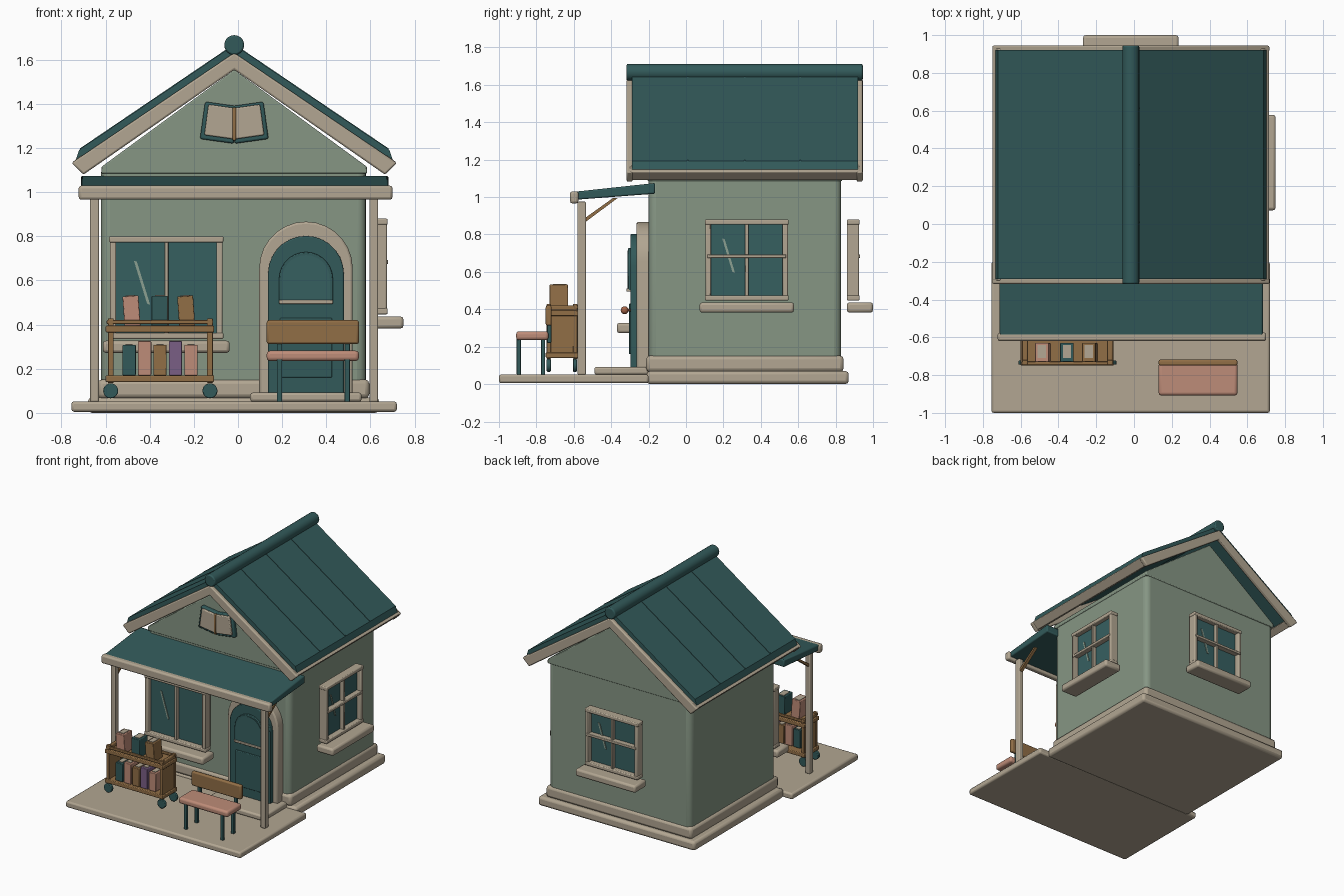
import bpy, bmesh
from math import radians, cos, sin, pi
from mathutils import Matrix, Vector

if "Cube" in bpy.data.objects:
    bpy.data.objects.remove(bpy.data.objects["Cube"])


def material(name, r, g, b):
    m = bpy.data.materials.new(name)
    m.use_nodes = True
    m.diffuse_color = (r, g, b, 1)
    m.node_tree.nodes["Principled BSDF"].inputs["Base Color"].default_value = (r, g, b, 1)
    return m


SAGE = material("sage_wall", 0.238, 0.305, 0.231)
TRIM = material("beige_trim", 0.445, 0.381, 0.287)
TEAL = material("dark_teal", 0.032, 0.102, 0.102)
GLASS = material("window_glass", 0.037, 0.115, 0.118)
GLINT = material("glass_glint", 0.262, 0.352, 0.283)
WOOD = material("brown_wood", 0.283, 0.156, 0.061)
PINK = material("dusty_pink", 0.515, 0.262, 0.188)
PURPLE = material("muted_purple", 0.195, 0.114, 0.235)
COPPER = material("copper", 0.376, 0.127, 0.061)
parts = []
CX = -0.017  # centre line of the house
I = Matrix.Identity(4)


def finish(name, bm, mat, bevel, m=I, segments=2):
    bmesh.ops.recalc_face_normals(bm, faces=bm.faces)
    me = bpy.data.meshes.new(name)
    bm.to_mesh(me)
    bm.free()
    me.materials.append(mat)
    ob = bpy.data.objects.new(name, me)
    bpy.context.scene.collection.objects.link(ob)
    ob.matrix_world = m
    if bevel:
        mod = ob.modifiers.new("soft_edges", "BEVEL")
        mod.width, mod.segments, mod.limit_method = bevel, segments, "ANGLE"
    parts.append(ob)
    return ob


def prism(name, mat, pts, lo, hi, axis="y", bevel=0.0, m=I):
    """Extrude an outline (across, z) along y or x."""
    bm = bmesh.new()
    place = (lambda a, z: (a, lo, z)) if axis == "y" else (lambda a, z: (lo, a, z))
    face = bm.faces.new([bm.verts.new(place(a, z)) for a, z in pts])
    out = bmesh.ops.extrude_face_region(bm, geom=[face])
    step = Vector((0, hi - lo, 0)) if axis == "y" else Vector((hi - lo, 0, 0))
    bmesh.ops.translate(bm, vec=step, verts=[v for v in out["geom"] if isinstance(v, bmesh.types.BMVert)])
    return finish(name, bm, mat, bevel, m)


def box(name, mat, x, y, z, bevel=0.006, m=I, segments=2):
    bm = bmesh.new()
    bmesh.ops.create_cube(bm, size=1)
    for v in bm.verts:
        v.co = [(a[0] + a[1]) / 2 + c * (a[1] - a[0]) for a, c in zip((x, y, z), v.co)]
    return finish(name, bm, mat, bevel, m, segments)


def rod(name, mat, x, z, r, y0, y1, bevel=0.005, sides=20):
    pts = [(x + r * cos(2 * pi * i / sides), z + r * sin(2 * pi * i / sides)) for i in range(sides)]
    return prism(name, mat, pts, y0, y1, bevel=bevel)


def arch(cx, r, spring, z0, n=14):
    curve = [(cx + r * cos(pi * i / n), spring + r * sin(pi * i / n)) for i in range(n + 1)]
    return [(cx + r, z0)] + curve + [(cx - r, z0)]


def gable_outline(upper, lower):
    """Symmetric outline from right-hand points, apex first."""
    right = upper + lower
    left = [(-x, z) for x, z in reversed(right) if x > 0.001]
    k = len(lower)
    ring = upper + lower[::-1] + [(-x, z) for x, z in lower if x > 0.001] \
        + [(-x, z) for x, z in reversed(upper) if x > 0.001]
    return [(CX + x, z) for x, z in ring]


# Ground slabs and walls
box("patio", TRIM, (-0.755, 0.72), (-1.0, -0.2), (0.005, 0.052), 0.012)
box("foundation", TRIM, (-0.68, 0.64), (-0.21, 0.87), (0, 0.07), 0.018)
box("skirting", TRIM, (-0.635, 0.595), (-0.213, 0.843), (0.065, 0.152), 0.02)
box("walls", SAGE, (-0.62, 0.58), (-0.2, 0.83), (0.06, 1.13), 0.04, segments=4)
prism("gable", SAGE, gable_outline([(0, 1.555), (0.602, 1.115)], [(0.602, 1.085)]), -0.205, 0.835, bevel=0.006)
box("door_step", TRIM, (0.055, 0.56), (-0.49, -0.2), (0.05, 0.092), 0.012)

# Main roof
prism("roof_panels", TEAL, gable_outline([(0, 1.668), (0.703, 1.192)], [(0, 1.63), (0.718, 1.146)]), -0.29, 0.92)
for y0, y1 in ((-0.318, -0.285), (0.912, 0.945)):
    prism("barge_board", TRIM, gable_outline([(0, 1.632), (0.737, 1.133)], [(0, 1.555), (0.683, 1.08)]), y0, y1, bevel=0.008)
for s in (-1, 1):
    eave = [(0.735, 1.135), (0.685, 1.088), (0.64, 1.118), (0.69, 1.168)]
    prism("eave_trim", TRIM, [(CX + s * x, z) for x, z in eave], -0.3, 0.93, bevel=0.006)
    for y in (0.01, 0.313, 0.612):
        seam = [(0, 1.672), (0.7, 1.198), (0.7, 1.18), (0, 1.65)]
        prism("roof_seam", TEAL, [(CX + s * x, z) for x, z in seam], y - 0.004, y + 0.004)
rod("ridge_pole", TEAL, CX, 1.667, 0.045, -0.318, 0.945, 0.008)

# Porch roof with posts and braces
prism("porch_roof", TEAL, [(-0.6, 0.985), (-0.6, 1.028), (-0.165, 1.075), (-0.165, 1.018)],
      -0.712, 0.682, axis="x", bevel=0.008)
box("porch_beam", TRIM, (-0.722, 0.7), (-0.62, -0.575), (0.966, 1.03), 0.012)
for x in (-0.65, 0.615):
    box("porch_post", TRIM, (x - 0.02, x + 0.02), (-0.58, -0.535), (0.05, 0.975))
    prism("porch_brace", WOOD, [(-0.54, 0.865), (-0.54, 0.888), (-0.39, 0.995), (-0.365, 0.995)],
          x - 0.012, x + 0.012, axis="x")


# Windows: built facing -y, standing a little off the wall
def window(name, m, w, z0, z1, sill_w, sill_z, glint, cross):
    h, t = w / 2, 0.028
    for s in (-1, 1):
        box(name + "_side", TRIM, sorted((s * h, s * (h - t))), (-0.095, -0.03), (z0, z1), m=m)
    for z in (z0, z1 - t):
        box(name + "_rail", TRIM, (-h - 0.004, h + 0.004), (-0.098, -0.03), (z, z + t), m=m)
    box(name + "_glass", GLASS, (-h + 0.01, h - 0.01), (-0.06, -0.035), (z0 + 0.01, z1 - 0.01), 0, m)
    box(name + "_mullion", TRIM, (-0.009, 0.009), (-0.09, -0.04), (z0, z1), 0.004, m)
    if cross:
        mid = (z0 + z1) / 2 + 0.02
        box(name + "_crossbar", TRIM, (-h + 0.01, h - 0.01), (-0.1, -0.04), (mid - 0.01, mid + 0.01), 0.004, m)
    box(name + "_sill", TRIM, (-sill_w / 2, sill_w / 2), (-0.17, -0.03), (sill_z, sill_z + 0.055), 0.014, m)
    (xa, za), (xb, zb) = glint
    prism(name + "_glint", GLINT, [(xa - 0.007, za), (xa + 0.007, za - 0.005), (xb + 0.007, zb), (xb - 0.007, zb + 0.005)],
          -0.066, -0.058, m=m)


def facing(x, y, angle):
    return Matrix.Translation((x, y, 0)) @ Matrix.Rotation(radians(angle), 4, "Z")


small = (0.44, 0.447, 0.88, 0.505, 0.382, ((-0.125, 0.78), (-0.07, 0.595)), True)
window("front_window", facing(-0.325, -0.2, 0), 0.51, 0.335, 0.8, 0.575, 0.272, ((-0.14, 0.69), (-0.08, 0.49)), False)
window("side_window", facing(0.58, 0.325, 90), *small)
window("back_window", facing(CX, 0.83, 180), *small)

# Arched door
DX = 0.308
prism("door_frame", TRIM, arch(DX, 0.212, 0.655, 0.085), -0.265, -0.19, bevel=0.01)
prism("door", TEAL, arch(DX, 0.172, 0.63, 0.088), -0.297, -0.2, bevel=0.006)
prism("door_moulding", TEAL, arch(DX, 0.122, 0.607, 0.5), -0.309, -0.29, bevel=0.004)
prism("door_glass", GLASS, arch(DX, 0.108, 0.607, 0.512), -0.312, -0.3)
box("door_bar", TRIM, (DX - 0.122, DX + 0.122), (-0.318, -0.29), (0.494, 0.512), 0.004)
box("door_lower_panel", TEAL, (DX - 0.118, DX + 0.118), (-0.306, -0.29), (0.16, 0.43), 0.005)
bm = bmesh.new()
bmesh.ops.create_uvsphere(bm, u_segments=16, v_segments=10, radius=0.021)
finish("door_knob", bm, COPPER, 0, Matrix.Translation((0.445, -0.328, 0.395)))
rod("knob_stem", COPPER, 0.445, 0.395, 0.008, -0.32, -0.29, 0, 10)

# Open book sign on the gable
for s in (-1, 1):
    m = Matrix.Translation((CX, 0, 1.235)) @ Matrix.Rotation(radians(-8 * s), 4, "Y")
    box("sign_cover", TEAL, sorted((0, s * 0.155)), (-0.235, -0.2), (-0.015, 0.155), 0.008, m)
    box("sign_page", TRIM, sorted((s * 0.006, s * 0.138)), (-0.25, -0.22), (0.005, 0.145), 0.006, m)
box("sign_spine", WOOD, (CX - 0.008, CX + 0.008), (-0.256, -0.2), (1.235, 1.385), 0.004)

# Book cart
for x in (-0.59, -0.14):
    box("cart_side", WOOD, (x + 0.004, x + 0.022), (-0.735, -0.6), (0.14, 0.4), 0.003)
    for y in (-0.745, -0.605):
        box("cart_post", WOOD, (x, x + 0.026), (y, y + 0.024), (0.135, 0.428), 0.004)
        rod("cart_wheel", TEAL, x + 0.013, 0.1, 0.034, y, y + 0.022, 0.004)
    box("cart_end_rail", WOOD, (x, x + 0.026), (-0.74, -0.59), (0.395, 0.42), 0.004)
for z in (0.14, 0.365):
    box("cart_shelf", WOOD, (-0.6, -0.108), (-0.75, -0.575), (z, z + 0.03), 0.005)
for y in (-0.745, -0.595):
    box("cart_rail", WOOD, (-0.595, -0.113), (y, y + 0.016), (0.402, 0.42), 0.004)


def book(mat, x, z, w, h, tilt=0):
    m = Matrix.Translation((x, -0.68, z)) @ Matrix.Rotation(radians(tilt), 4, "Y")
    box("book_cover", mat, (-w / 2, w / 2), (-0.05, 0.05), (0, h), 0.004, m)
    box("book_pages", TRIM, (-w / 2 + 0.014, w / 2 - 0.014), (-0.03, 0.04), (h - 0.02, h + 0.004), 0, m)


for mat, x, tilt in ((PINK, -0.478, -4), (TEAL, -0.355, 0), (WOOD, -0.23, 4)):
    book(mat, x, 0.392, 0.072, 0.138, -tilt if mat is WOOD else tilt)
for i, mat in enumerate((TEAL, PINK, WOOD, PURPLE, PINK)):
    book(mat, -0.493 + 0.07 * i, 0.17, 0.06, 0.155 if i % 2 else 0.138)

# Bench
box("bench_seat", PINK, (0.13, 0.548), (-0.908, -0.735), (0.235, 0.282), 0.016, segments=3)
box("bench_back", WOOD, (0.13, 0.548), (-0.75, -0.718), (0.312, 0.42), 0.01)
for x in (0.176, 0.483):
    for y, top in ((-0.905, 0.25), (-0.775, 0.25), (-0.742, 0.34)):
        low = 0.05 if top < 0.3 else 0.22
        box("bench_leg", TEAL, (x, x + 0.024), (y, y + 0.022), (low, top), 0.003)

# Smooth the rounded shapes, keep corners crisp
bpy.ops.object.select_all(action="DESELECT")
for ob in parts:
    ob.select_set(True)
bpy.context.view_layer.objects.active = parts[0]
bpy.ops.object.shade_smooth_by_angle(angle=radians(35))
